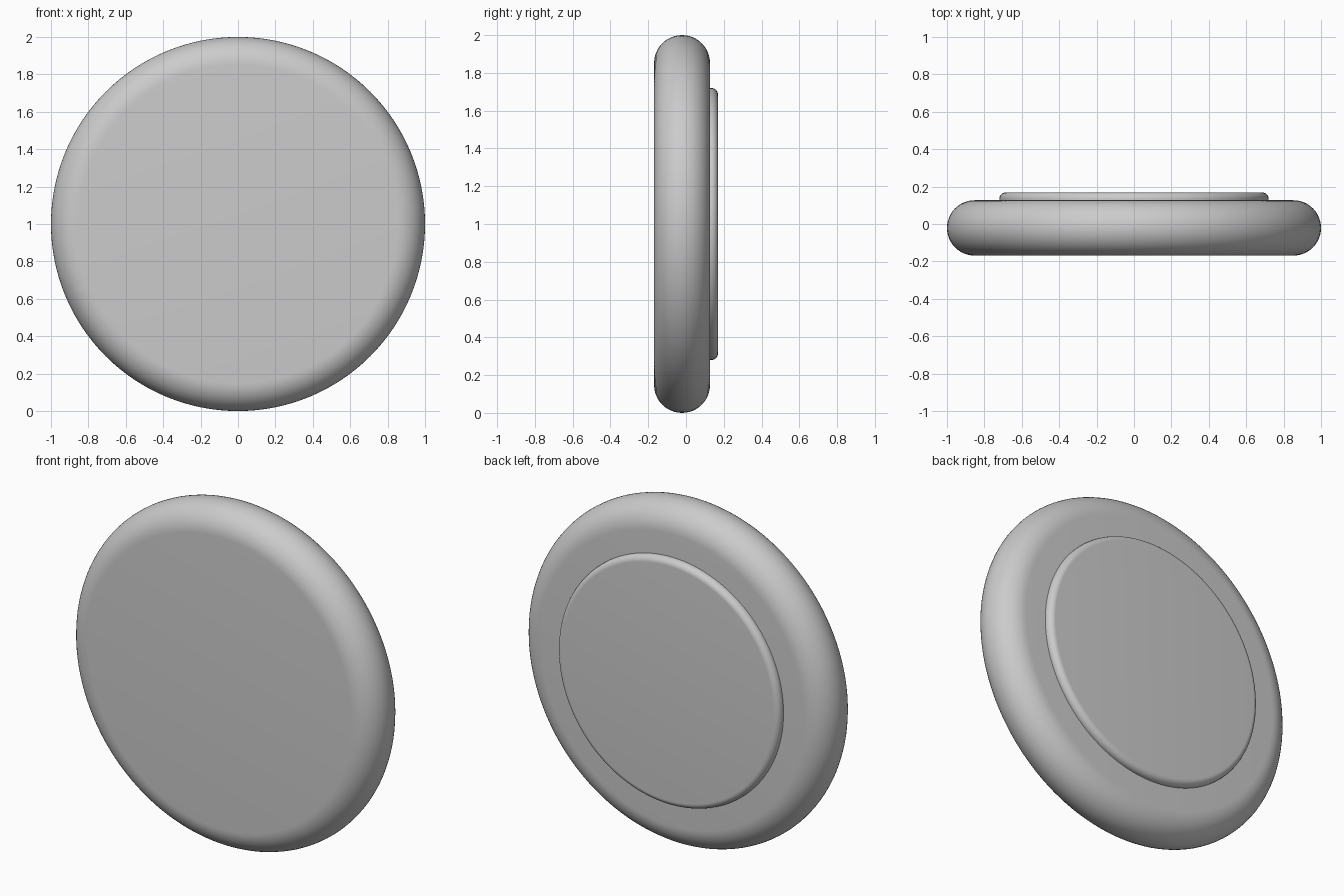
import bpy
import bmesh
from math import sin, cos, pi, radians

cube = bpy.data.objects.get("Cube")
if cube:
    bpy.data.objects.remove(cube, do_unlink=True)

SEGMENTS = 128
CENTRE_Z = 1.0


def make_material(name, colour):
    mat = bpy.data.materials.new(name)
    mat.use_nodes = True
    mat.diffuse_color = colour
    mat.node_tree.nodes["Principled BSDF"].inputs["Base Color"].default_value = colour
    return mat


def arc(radius, y, fillet, start, end, steps):
    """Rounded rim points (radius, y) about a fillet centre."""
    angles = [start + (end - start) * i / steps for i in range(steps + 1)]
    return [(radius + fillet * cos(a), y + fillet * sin(a)) for a in angles]


def turned_disc(name, profile, mat):
    """Turn a (radius, y) profile around the y axis and cap both flat faces."""
    bm = bmesh.new()
    rings = []
    for r, y in profile:
        rings.append([bm.verts.new((r * cos(2 * pi * i / SEGMENTS), y,
                                    r * sin(2 * pi * i / SEGMENTS)))
                      for i in range(SEGMENTS)])
    for low, high in zip(rings, rings[1:]):
        for i in range(SEGMENTS):
            j = (i + 1) % SEGMENTS
            bm.faces.new((low[i], low[j], high[j], high[i]))
    bm.faces.new(rings[0])
    bm.faces.new(rings[-1])
    bmesh.ops.recalc_face_normals(bm, faces=bm.faces)
    mesh = bpy.data.meshes.new(name)
    bm.to_mesh(mesh)
    bm.free()
    mesh.materials.append(mat)
    obj = bpy.data.objects.new(name, mesh)
    obj.location.z = CENTRE_Z
    bpy.context.collection.objects.link(obj)
    bpy.ops.object.select_all(action='DESELECT')
    obj.select_set(True)
    bpy.context.view_layer.objects.active = obj
    bpy.ops.object.shade_smooth_by_angle(angle=radians(35))
    return obj


grey = make_material("light grey", (0.6, 0.6, 0.6, 1.0))

# Main disc with a fully rounded rim
half = 0.148
turned_disc("disc_body", arc(1 - half, -0.021, half, -pi / 2, pi / 2, 24), grey)

# Raised plate on the back with a softened outer edge
fillet = 0.035
plate = [(0.72, 0.12)] + arc(0.72 - fillet, 0.169 - fillet, fillet, 0, pi / 2, 10)
turned_disc("back_plate", plate, grey)
